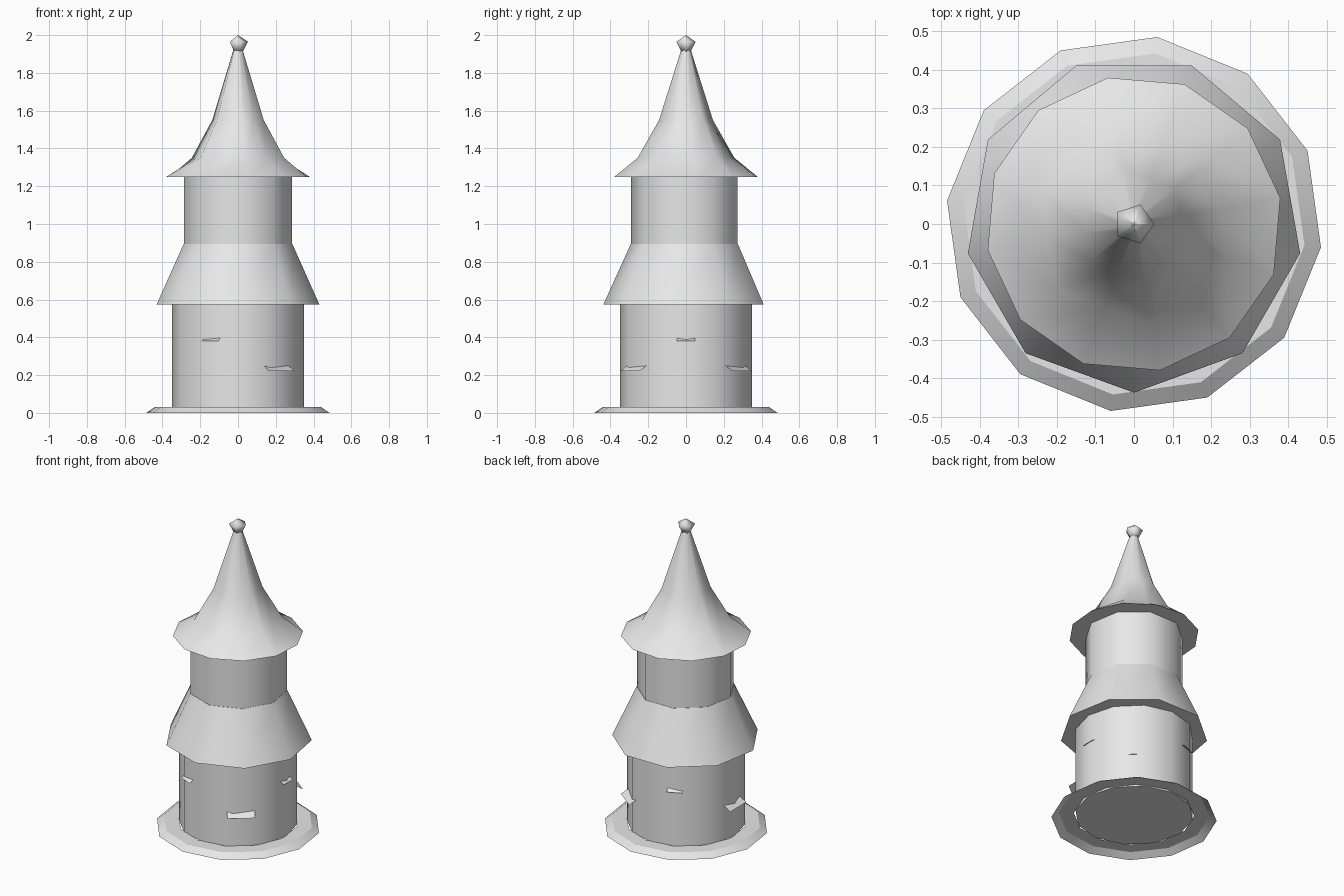
import bpy, bmesh, math

if "Cube" in bpy.data.objects:
    bpy.data.objects.remove(bpy.data.objects["Cube"])

grey = bpy.data.materials.new("plain grey")
grey.diffuse_color = (0.8, 0.8, 0.8, 1)
grey.use_nodes = True
grey.node_tree.nodes["Principled BSDF"].inputs["Base Color"].default_value = grey.diffuse_color


def finish(name, bm, angle):
    me = bpy.data.meshes.new(name)
    bm.to_mesh(me)
    bm.free()
    me.materials.append(grey)
    ob = bpy.data.objects.new(name, me)
    bpy.context.collection.objects.link(ob)
    bpy.ops.object.select_all(action='DESELECT')
    ob.select_set(True)
    bpy.context.view_layer.objects.active = ob
    bpy.ops.object.shade_smooth_by_angle(angle=math.radians(angle))
    return ob


def lathe(name, rings, n, turn, angle=60, bottom=True, top=True, half_from=99):
    """Stack n-sided rings (radius, z); from half_from on, rings have n/2 corners."""
    bm = bmesh.new()
    loops = []
    for j, (r, z) in enumerate(rings):
        loop = []
        for i in range(n):
            a = math.radians(turn + 360 * i / n)
            k = r
            if j >= half_from and i % 2 == 0:
                k = r * math.cos(2 * math.pi / n)
            loop.append(bm.verts.new((k * math.cos(a), k * math.sin(a), z)))
        loops.append(loop)
    for lo, hi in zip(loops, loops[1:]):
        for i in range(n):
            m = (i + 1) % n
            bm.faces.new((lo[i], lo[m], hi[m], hi[i]))
    if bottom:
        bm.faces.new(loops[0][::-1])
    if top:
        bm.faces.new(loops[-1])
    bmesh.ops.remove_doubles(bm, verts=bm.verts, dist=1e-5)
    return finish(name, bm, angle)


def ledge(name, az, width, r_in, z_in, r_out, z_out):
    """Thin sloping plate sticking out of the wall."""
    bm = bmesh.new()
    c, s = math.cos(math.radians(az)), math.sin(math.radians(az))
    vs = [bm.verts.new((r * c - t * s, r * s + t * c, z))
          for r, t, z in ((r_in, -width / 2, z_in), (r_out, -width / 2, z_out),
                          (r_out, width / 2, z_out), (r_in, width / 2, z_in))]
    bm.faces.new(vs)
    return finish(name, bm, 30)


# Sloped footing, open underneath
lathe("footing", [(0.488, 0), (0.445, 0.03), (0.355, 0.03)], 12, 22.9,
      angle=25, bottom=False, top=False)

# Walls and roofs
lathe("lower_wall", [(0.35, 0.025), (0.35, 0.58)], 12, 0)
lathe("lower_roof", [(0.437, 0.575), (0.292, 0.895)], 9, -90)
lathe("upper_wall", [(0.29, 0.89), (0.29, 1.255)], 9, -90)
lathe("upper_roof", [(0.385, 1.25), (0.26, 1.35), (0.145, 1.55), (0.025, 1.925)],
      12, 10.1, half_from=1)

# Finial
lathe("finial", [(0.026, 1.912), (0.053, 1.965), (0.0001, 2.0)], 5, 0, angle=80, top=False)

# Ledges on the lower wall
for i, az in enumerate((-52, 52, 180)):
    ledge(f"large_ledge_{i}", az, 0.165, 0.325, 0.253, 0.376, 0.222)
for i, az in enumerate((-114, 0, 114)):
    ledge(f"small_ledge_{i}", az, 0.093, 0.33, 0.40, 0.362, 0.38)
